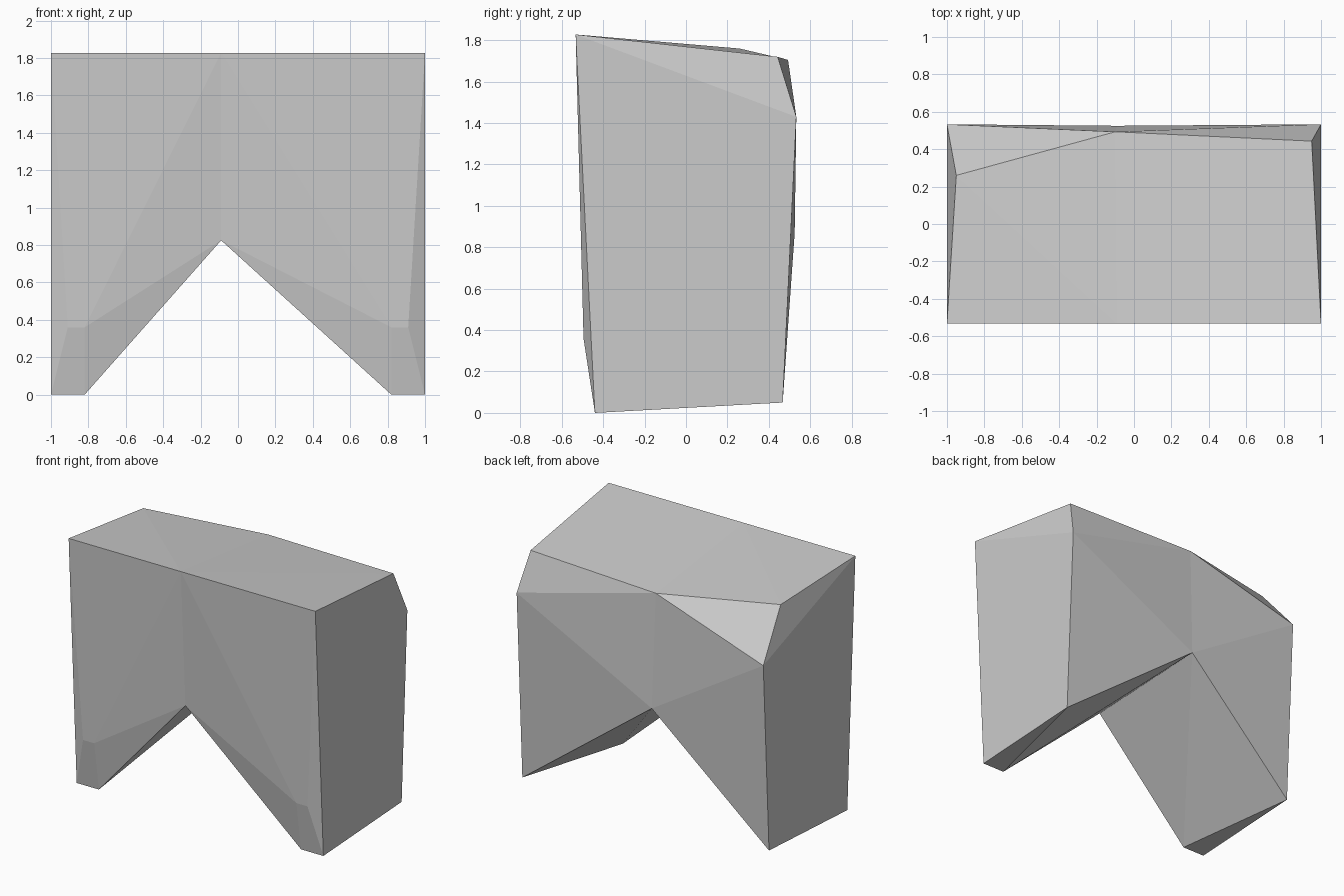
import bpy, bmesh

if "Cube" in bpy.data.objects:
    bpy.data.objects.remove(bpy.data.objects["Cube"])

bm = bmesh.new()

# Shared centre line: four points of the notched arch section
top_front = bm.verts.new((-0.09, -0.533, 1.828))
top_back = bm.verts.new((-0.10, 0.493, 1.705))
arch_front = bm.verts.new((-0.09, -0.48, 0.825))
arch_back = bm.verts.new((-0.09, 0.525, 0.87))


def half(s, shoulder_y, shoulder_z):
    """Build one leg and half of the top; s is the side (-1 or 1)."""
    def v(x, y, z):
        return bm.verts.new((s * x, y, z))

    front_top = v(1, -0.533, 1.828)
    back_top = v(1, 0.533, 1.43)
    shoulder = v(0.95, shoulder_y, shoulder_z)
    toe_out = v(1, -0.44, 0)
    toe_in = v(0.82, -0.44, 0)
    shin_out = v(0.91, -0.495, 0.36)
    shin_in = v(0.82, -0.495, 0.36)
    heel = v(1, 0.467, 0.05)

    for loop in (
        # top and clipped back shoulder
        (front_top, top_front, shoulder),
        (top_front, top_back, shoulder),
        (shoulder, top_back, back_top),
        (front_top, shoulder, back_top),
        # outer side
        (front_top, back_top, heel, toe_out),
        # back
        (top_back, arch_back, back_top),
        (back_top, arch_back, heel),
        # front
        (front_top, toe_out, shin_out),
        (front_top, shin_out, shin_in, top_front),
        (top_front, shin_in, arch_front),
        (toe_out, toe_in, shin_in, shin_out),
        (toe_in, arch_front, shin_in),
        # sole and underside of the arch
        (toe_out, heel, toe_in),
        (toe_in, heel, arch_back),
        (toe_in, arch_back, arch_front),
    ):
        bm.faces.new(loop)


half(-1, 0.26, 1.76)
half(1, 0.443, 1.72)
bmesh.ops.recalc_face_normals(bm, faces=bm.faces)

mesh = bpy.data.meshes.new("notched_block")
bm.to_mesh(mesh)
bm.free()
block = bpy.data.objects.new("notched_block", mesh)
bpy.context.collection.objects.link(block)
